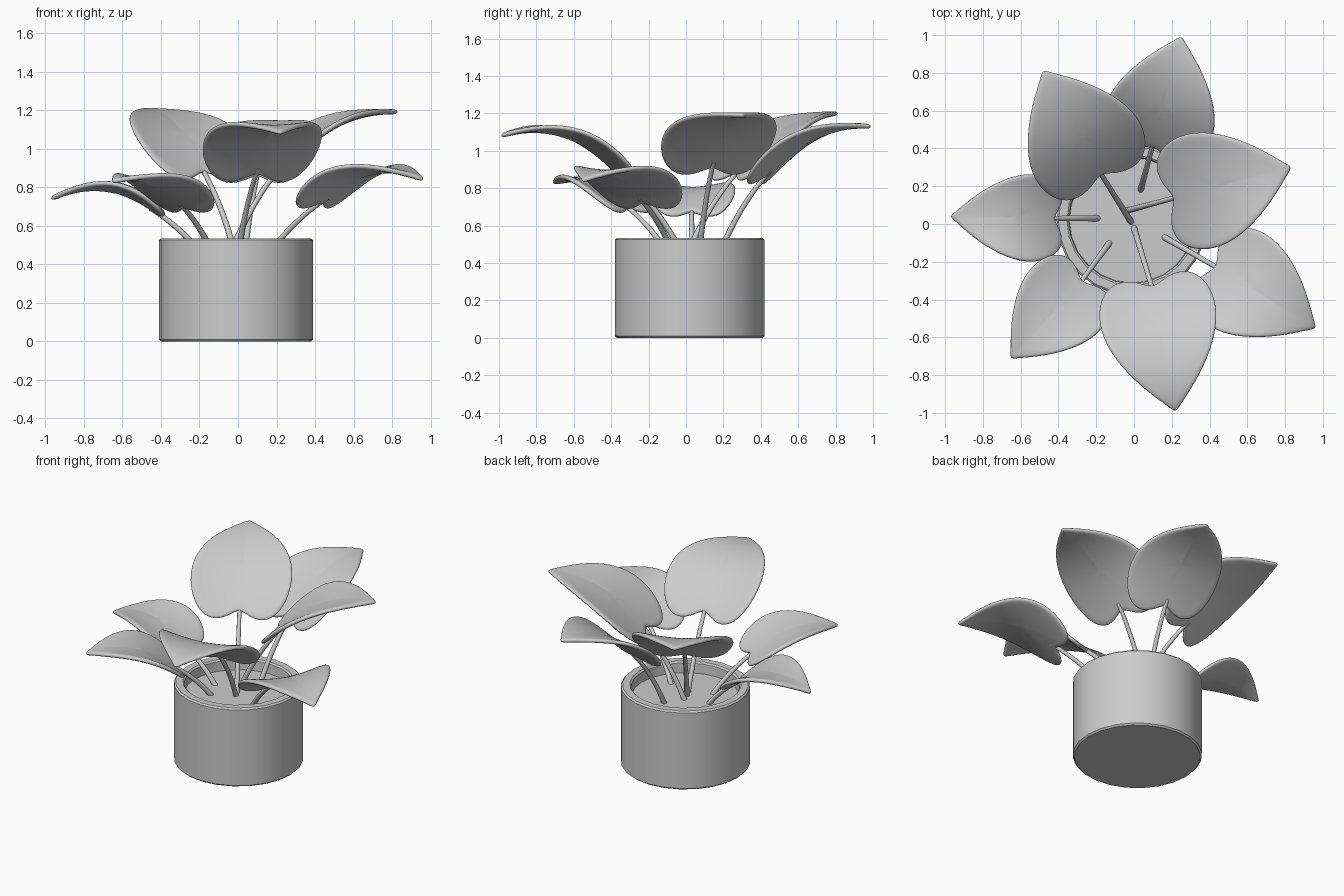
import bpy, bmesh, math
from mathutils import Vector

old = bpy.data.objects.get("Cube")
if old:
    bpy.data.objects.remove(old, do_unlink=True)

# One plain grey for everything
grey = bpy.data.materials.new("plain_grey")
grey.use_nodes = True
grey.diffuse_color = (0.6, 0.6, 0.6, 1)
grey.node_tree.nodes["Principled BSDF"].inputs["Base Color"].default_value = (0.6, 0.6, 0.6, 1)


def add_object(name, data):
    obj = bpy.data.objects.new(name, data)
    bpy.context.collection.objects.link(obj)
    data.materials.append(grey)
    return obj


def lathe(name, profile, center, steps):
    """Spin a radius/height profile around a vertical axis."""
    bm = bmesh.new()
    verts = [bm.verts.new((r, 0, z)) for r, z in profile]
    edges = [bm.edges.new(pair) for pair in zip(verts, verts[1:])]
    bmesh.ops.spin(bm, geom=verts + edges, cent=(0, 0, 0), axis=(0, 0, 1),
                   angle=math.tau, steps=steps)
    bmesh.ops.remove_doubles(bm, verts=bm.verts, dist=0.0005)
    bmesh.ops.recalc_face_normals(bm, faces=bm.faces)
    mesh = bpy.data.meshes.new(name)
    bm.to_mesh(mesh)
    bm.free()
    obj = add_object(name, mesh)
    obj.location = (*center, 0)
    bpy.ops.object.select_all(action='DESELECT')
    obj.select_set(True)
    bpy.context.view_layer.objects.active = obj
    bpy.ops.object.shade_smooth_by_angle(angle=math.radians(35))
    return obj


# Half outline of a heart leaf: (along the midrib, share of half width)
HALF = [(-0.06, 0.2), (-0.10, 0.45), (-0.08, 0.72), (0.03, 0.93), (0.2, 1.01),
        (0.38, 0.95), (0.55, 0.79), (0.7, 0.59), (0.85, 0.33), (0.96, 0.1)]
OUTLINE = [(0, 0)] + HALF + [(1.02, 0)] + [(s, -v) for s, v in reversed(HALF)]
CENTER = 0.35
CUP = 0.045


def make_leaf(name, notch, tip, half_width, base_z, rise, droop):
    """Arched, slightly cupped heart leaf built from rings around its centre."""
    start = Vector(notch)
    axis = Vector(tip) - start
    side = Vector((-axis.y, axis.x)).normalized() * half_width

    def place(s, v):
        p = start + axis * s + side * v
        return p.x, p.y, base_z + rise * s - droop * s * s + CUP * v * v

    bm = bmesh.new()
    middle = bm.verts.new(place(CENTER, 0))
    rings = [[bm.verts.new(place(CENTER + (s - CENTER) * f, v * f)) for s, v in OUTLINE]
             for f in (0.3, 0.6, 0.85, 1)]
    n = len(OUTLINE)
    for i in range(n):
        j = (i + 1) % n
        bm.faces.new((middle, rings[0][j], rings[0][i]))
        for a, b in zip(rings, rings[1:]):
            bm.faces.new((a[i], a[j], b[j], b[i]))
    bmesh.ops.recalc_face_normals(bm, faces=bm.faces)
    for face in bm.faces:
        face.smooth = True
    mesh = bpy.data.meshes.new(name)
    bm.to_mesh(mesh)
    bm.free()
    obj = add_object(name, mesh)
    thick = obj.modifiers.new("thickness", 'SOLIDIFY')
    thick.thickness = 0.028
    thick.offset = 0
    obj.modifiers.new("rounding", 'SUBSURF').levels = 2
    obj.modifiers["rounding"].render_levels = 2


def make_stem(name, root, notch, tip, base_z, rise):
    """Thin tube rising from the soil and bending out to the leaf."""
    a = Vector((*root, SOIL_Z - 0.01))
    end = Vector(notch).lerp(Vector(tip), 0.05)
    b = Vector((*end, base_z + rise * 0.05 - 0.008))
    mid = Vector((*a.lerp(b, 0.38).xy, a.z + (b.z - a.z) * 0.58))
    curve = bpy.data.curves.new(name, 'CURVE')
    curve.dimensions = '3D'
    curve.bevel_depth = 0.014
    curve.bevel_resolution = 2
    curve.use_fill_caps = True
    spline = curve.splines.new('NURBS')
    spline.points.add(2)
    for point, co, radius in zip(spline.points, (a, mid, b), (1.2, 1, 0.9)):
        point.co = (*co, 1)
        point.radius = radius
    spline.order_u = 3
    spline.use_endpoint_u = True
    spline.resolution_u = 8
    add_object(name, curve)


# Pot and soil
SOIL_Z = 0.46
POT_CENTER = (-0.01, 0.02)
lathe("pot", [(0, 0), (0.39, 0), (0.4, 0.01), (0.4, 0.525), (0.39, 0.535),
              (0.345, 0.535), (0.335, 0.525), (0.33, 0.42), (0, 0.42)], POT_CENTER, 24)
lathe("soil", [(0, SOIL_Z), (0.333, SOIL_Z), (0.333, 0.43), (0, 0.43)], POT_CENTER, 24)

# Each plant part: root, notch, tip, half width, base height, rise, droop
LEAVES = {
    "front": ((0, -0.02), (0.10, -0.34), (0.22, -0.99), 0.315, 0.88, 0.65, 0.45),
    "front_left": ((0.16, -0.07), (0.44, -0.23), (0.96, -0.55), 0.29, 0.73, 0.5, 0.39),
    "back_left": ((-0.04, 0.07), (0.22, 0.14), (0.83, 0.30), 0.315, 0.92, 0.6, 0.33),
    "back_right": ((-0.015, 0.01), (-0.18, 0.27), (-0.48, 0.81), 0.32, 0.89, 0.62, 0.31),
    "back": ((0.035, 0.18), (0.10, 0.42), (0.25, 0.99), 0.30, 0.87, 0.6, 0.34),
    "right": ((-0.19, 0.03), (-0.43, 0.03), (-0.97, 0.04), 0.235, 0.68, 0.4, 0.34),
    "front_right": ((-0.13, -0.10), (-0.28, -0.31), (-0.65, -0.71), 0.25, 0.70, 0.4, 0.27),
}
for place_name, (root, notch, tip, half, base_z, rise, droop) in LEAVES.items():
    make_leaf(place_name + "_leaf", notch, tip, half, base_z, rise, droop)
    make_stem(place_name + "_stem", root, notch, tip, base_z, rise)
